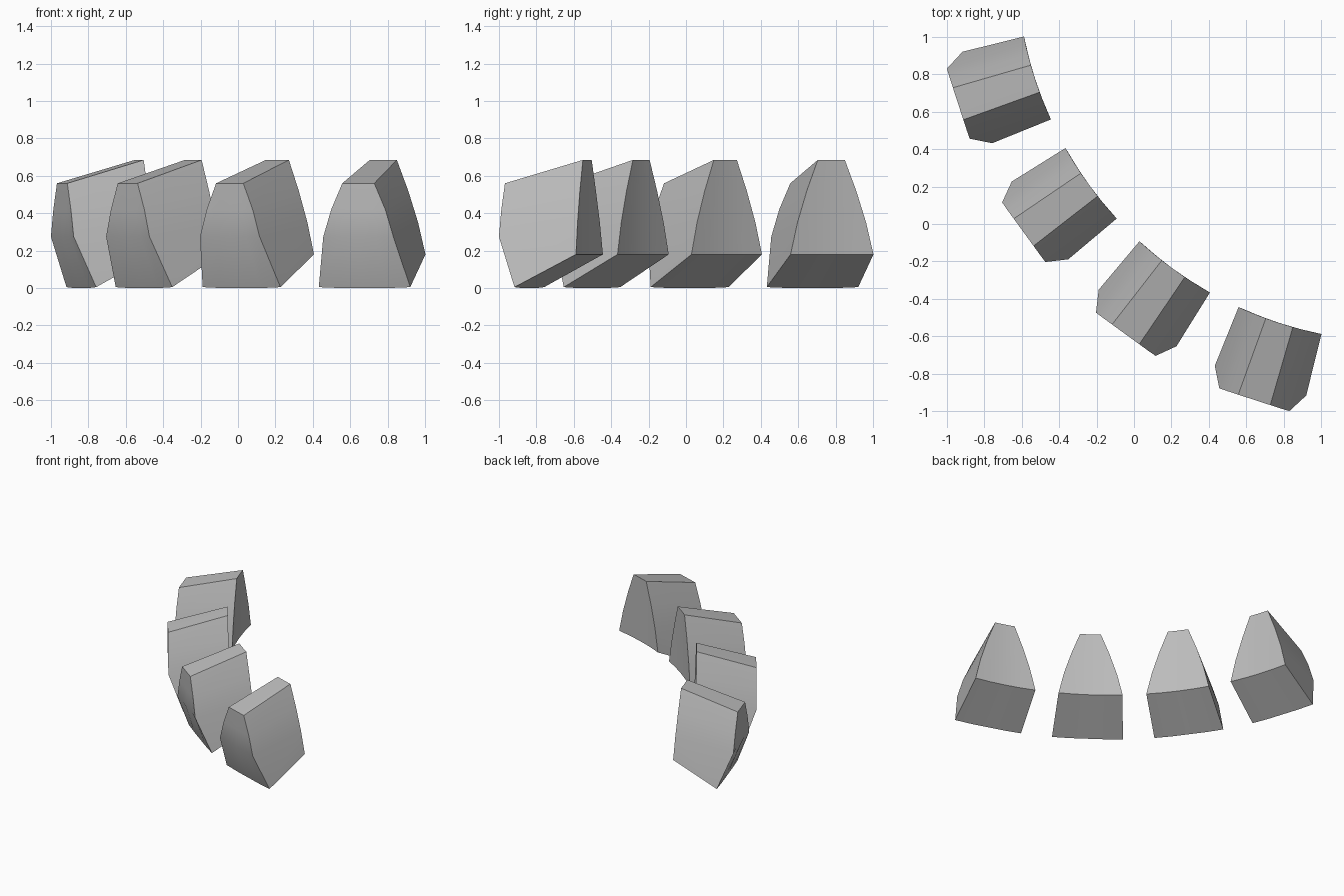
import bpy, bmesh, math
from mathutils import Vector

if "Cube" in bpy.data.objects:
    bpy.data.objects.remove(bpy.data.objects["Cube"])

grey = bpy.data.materials.new("plain grey")
grey.use_nodes = True
grey.diffuse_color = (0.5, 0.5, 0.5, 1)
grey.node_tree.nodes["Principled BSDF"].inputs["Base Color"].default_value = (0.5, 0.5, 0.5, 1)

# Rows from bottom to top: (half width, depth, height) outside, (half width, height) inside
OUTER = [(0.257, 0.338, 0.005), (0.197, 0.445, 0.275), (0.152, 0.446, 0.42), (0.09, 0.446, 0.56)]
INNER = [(0.233, 0.18), (0.193, 0.35), (0.139, 0.52), (0.076, 0.685)]
COLUMNS = (-1, -0.5, 0, 0.5, 1)
RADIUS = 2.02
CENTRE = 1.405


def block(name, degrees):
    angle = math.radians(degrees)
    out = Vector((math.cos(angle), math.sin(angle), 0))
    side = Vector((-out.y, out.x, 0))
    origin = Vector((CENTRE, CENTRE, 0)) + out * RADIUS
    bm = bmesh.new()

    def vert(s, r, z):
        return bm.verts.new(origin + side * s + out * r + Vector((0, 0, z)))

    outer, inner = [], []
    for row, ((wo, r, zo), (wi, zi)) in enumerate(zip(OUTER, INNER)):
        # Shallow dents either side of the middle at the belly of the outer face
        outer.append([vert(c * wo, r - (0.008 if row == 1 and abs(c) == 0.5 else 0),
                           zo - (0.005 if row == 0 and abs(c) < 1 else 0)) for c in COLUMNS])
        # The inner face follows the arc
        inner.append([vert(c * wi, 0.0136 - (c * wi) ** 2 / 4, zi) for c in COLUMNS])

    # Outer face, inner face and tapered sides
    for a in range(3):
        for grid in (outer, inner):
            for c in range(4):
                bm.faces.new((grid[a][c], grid[a][c + 1], grid[a + 1][c + 1], grid[a + 1][c]))
        for c in (0, 4):
            bm.faces.new((outer[a][c], inner[a][c], inner[a + 1][c], outer[a + 1][c]))
    # Sloping underside and top
    for a in (0, 3):
        for c in range(4):
            bm.faces.new((outer[a][c], outer[a][c + 1], inner[a][c + 1], inner[a][c]))

    bmesh.ops.recalc_face_normals(bm, faces=bm.faces[:])
    mesh = bpy.data.meshes.new(name)
    bm.to_mesh(mesh)
    bm.free()
    mesh.materials.append(grey)
    obj = bpy.data.objects.new(name, mesh)
    bpy.context.collection.objects.link(obj)
    bpy.ops.object.select_all(action='DESELECT')
    obj.select_set(True)
    bpy.context.view_layer.objects.active = obj
    bpy.ops.object.shade_smooth_by_angle(angle=math.radians(30))


# Four blocks spaced evenly along the arc
for i in range(4):
    block(f"arc_block_{i + 1}", 225 + 18 * (i - 1.5))
